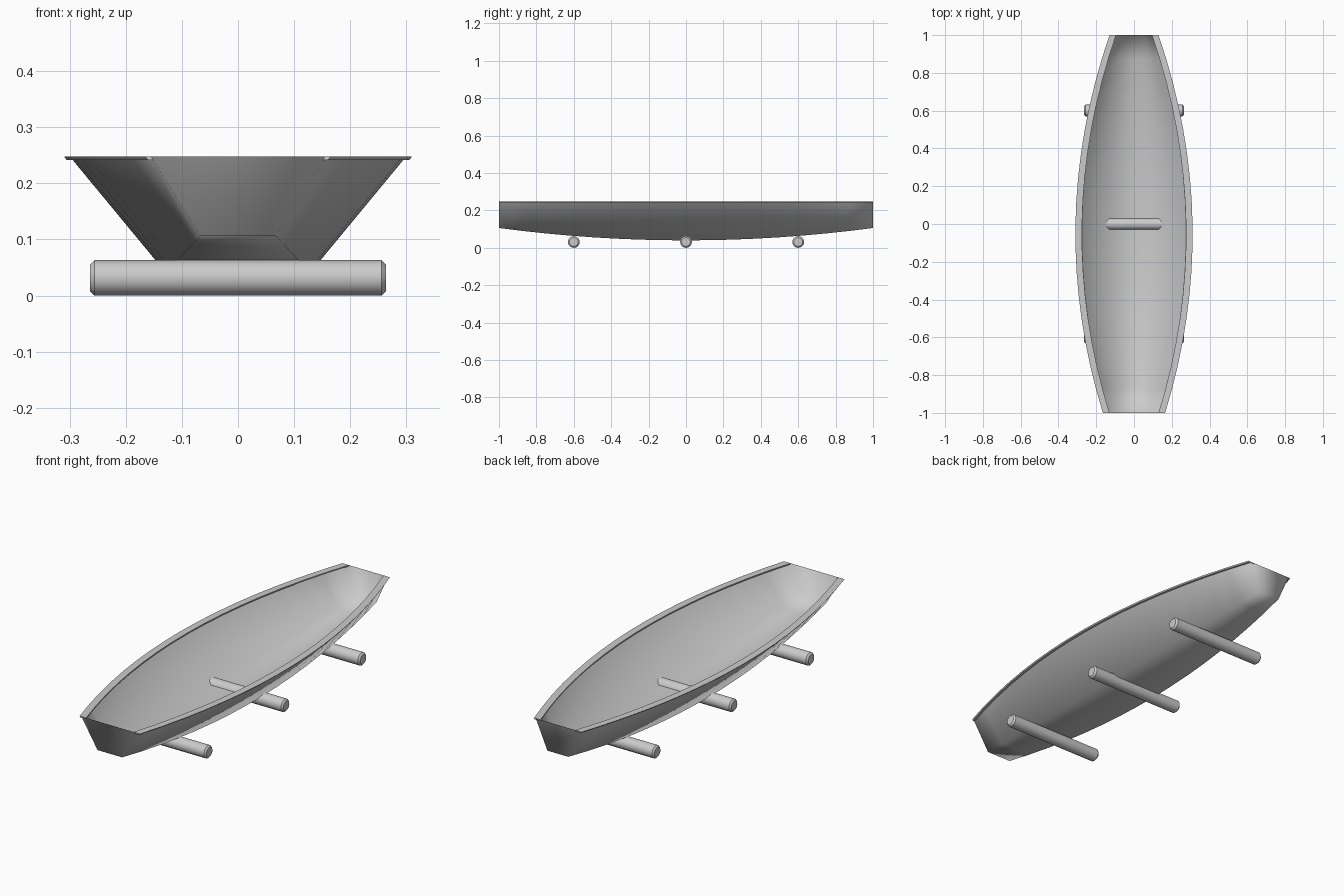
import bpy, bmesh, math

if "Cube" in bpy.data.objects:
    bpy.data.objects.remove(bpy.data.objects["Cube"])

N = 16
RIM_Z = 0.248
YS = [-1 + 2 * i / N for i in range(N + 1)]


def rim_half(y):
    return 0.31 - 0.0175 * y - 0.1625 * y * y


def floor_half(y):
    return 0.128 - 0.005 * y - 0.066 * y * y


def floor_z(y):
    return 0.04 + 0.066 * y * y


def make_object(name, bm, angle):
    bmesh.ops.recalc_face_normals(bm, faces=bm.faces)
    mesh = bpy.data.meshes.new(name)
    bm.to_mesh(mesh)
    bm.free()
    obj = bpy.data.objects.new(name, mesh)
    bpy.context.collection.objects.link(obj)
    bpy.ops.object.select_all(action='DESELECT')
    bpy.context.view_layer.objects.active = obj
    obj.select_set(True)
    bpy.ops.object.shade_smooth_by_angle(angle=math.radians(angle))
    return obj


def loft(bm, sections, closed):
    rings = [[bm.verts.new(p) for p in s] for s in sections]
    n = len(rings[0])
    for a, b in zip(rings, rings[1:]):
        for i in range(n if closed else n - 1):
            j = (i + 1) % n
            bm.faces.new((a[i], a[j], b[j], b[i]))
    bm.faces.new(rings[0])
    bm.faces.new(rings[-1])


# Open hull: thin skin with flat floor, flared sides and closed ends
sections = []
for y in YS:
    t, f, z = rim_half(y) - 0.01, floor_half(y), floor_z(y)
    sections.append([(-t, y, RIM_Z), (-f, y, z), (f, y, z), (t, y, RIM_Z)])
bm = bmesh.new()
loft(bm, sections, False)
hull = make_object("hull", bm, 100)

# Flat gunwale strips along both sides
for name, s in (("left_gunwale", -1), ("right_gunwale", 1)):
    sections = []
    for y in YS:
        o = rim_half(y)
        i = o - 0.035
        sections.append([(s * i, y, RIM_Z), (s * o, y, RIM_Z),
                         (s * (o - 0.004), y, RIM_Z - 0.006),
                         (s * i, y, RIM_Z - 0.006)])
    bm = bmesh.new()
    loft(bm, sections, True)
    make_object(name, bm, 30)

# Three log rollers with chamfered ends
R, HALF, C = 0.0315, 0.264, 0.008
for name, y0 in (("front_roller", -0.6), ("middle_roller", 0), ("back_roller", 0.6)):
    sections = []
    for x, r in ((-HALF, R - C), (-HALF + C, R), (HALF - C, R), (HALF, R - C)):
        sections.append([(x, y0 + r * math.cos(k * math.tau / 16),
                          R + r * math.sin(k * math.tau / 16)) for k in range(16)])
    bm = bmesh.new()
    loft(bm, sections, True)
    make_object(name, bm, 40)
